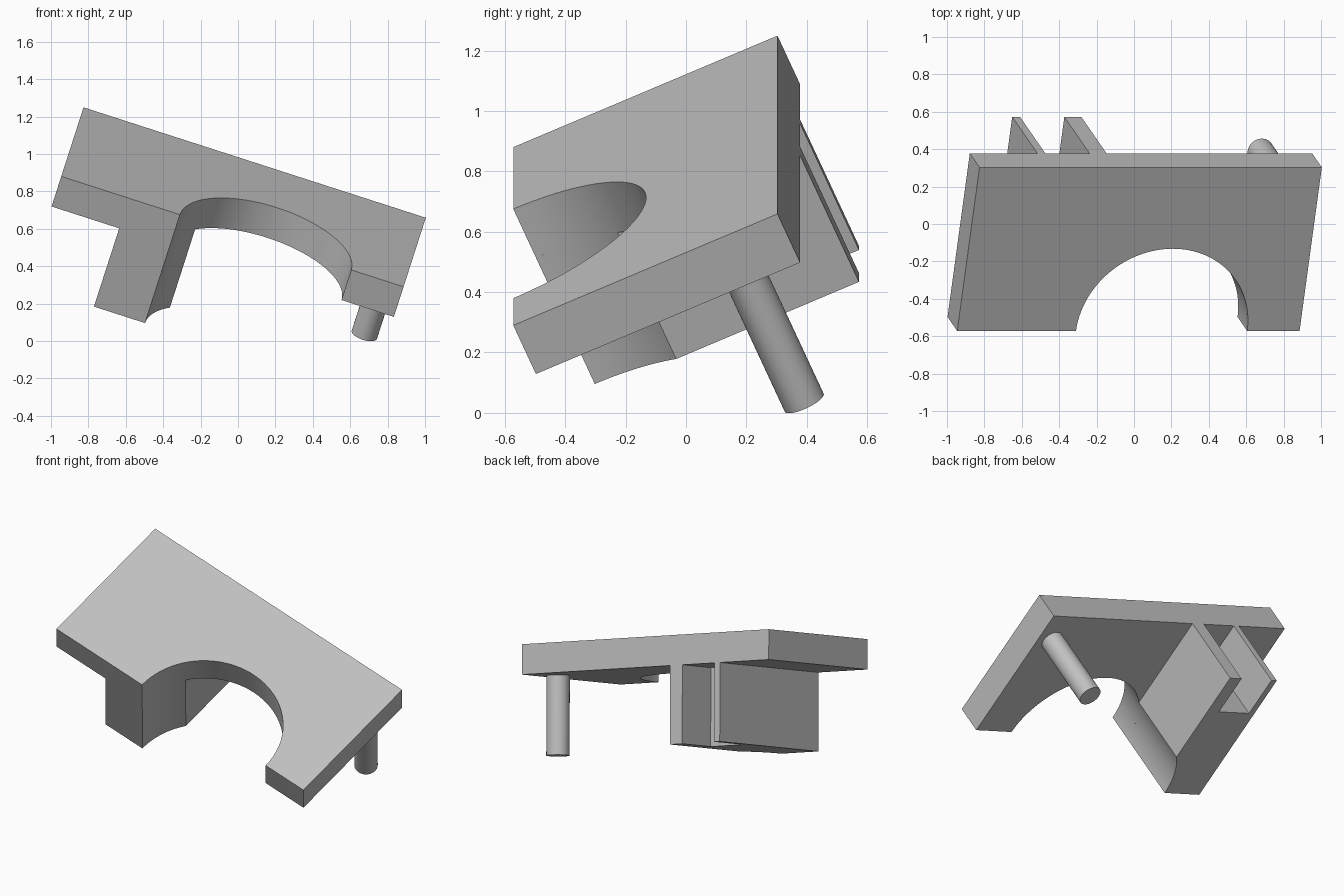
import bpy
import bmesh
from math import cos, sin, acos, pi, radians
from mathutils import Matrix, Vector

cube = bpy.data.objects.get("Cube")
if cube:
    bpy.data.objects.remove(cube, do_unlink=True)

# Single grey material
grey = bpy.data.materials.new("plain grey")
grey.use_nodes = True
GREY = (0.53, 0.53, 0.53, 1)
grey.diffuse_color = GREY
grey.node_tree.nodes["Principled BSDF"].inputs["Base Color"].default_value = GREY

# Tilted frame: x along the plate, y across it, z out of its top face
U = Vector((0.952, 0, -0.307)).normalized()
V = Vector((0.12, 0.914, 0.387))
V = (V - U * V.dot(U)).normalized()
N = U.cross(V)
FRAME = Matrix((U, V, N)).transposed().to_4x4()
FRAME.translation = (-0.945, -0.572, 0.88)

LENGTH, WIDTH, THICK, DEPTH = 1.923, 0.957, 0.185, 0.666
HOLE_X, HOLE_R = 1.148, 0.481


def arc(cx, cy, r, start, end, steps):
    return [(cx + r * cos(start + (end - start) * i / steps),
             cy + r * sin(start + (end - start) * i / steps))
            for i in range(steps + 1)]


def prism(name, outline, top, bottom):
    """Extrude a flat outline downwards between two depths below the top face."""
    bm = bmesh.new()
    face = bm.faces.new([bm.verts.new((x, y, -top)) for x, y in outline])
    extruded = bmesh.ops.extrude_face_region(bm, geom=[face], use_keep_orig=True)
    moved = [g for g in extruded["geom"] if isinstance(g, bmesh.types.BMVert)]
    bmesh.ops.translate(bm, verts=moved, vec=(0, 0, top - bottom))
    bmesh.ops.recalc_face_normals(bm, faces=bm.faces[:])
    mesh = bpy.data.meshes.new(name)
    bm.to_mesh(mesh)
    bm.free()
    mesh.transform(FRAME)
    mesh.materials.append(grey)
    obj = bpy.data.objects.new(name, mesh)
    bpy.context.collection.objects.link(obj)
    bpy.ops.object.select_all(action="DESELECT")
    obj.select_set(True)
    bpy.context.view_layer.objects.active = obj
    bpy.ops.object.shade_smooth_by_angle(angle=radians(30))
    return obj


# Plate with a half-round notch in the front edge
notch = arc(HOLE_X, 0, HOLE_R, pi, 0, 64)
prism("plate", notch + [(LENGTH, 0), (LENGTH, WIDTH), (0, WIDTH), (0, 0)], 0, THICK)

# Leg block following the notch, with a slot open to the back
left, right = 0.38, 0.768
slot_left, slot_right, slot_front = 0.424, 0.673, 0.68
curve = arc(HOLE_X, 0, HOLE_R, pi, acos((right - HOLE_X) / HOLE_R), 16)
prism("leg_block", [(left, 0)] + curve + [
    (right, WIDTH), (slot_right, WIDTH), (slot_right, slot_front),
    (slot_left, slot_front), (slot_left, WIDTH), (left, WIDTH)], THICK, DEPTH)

# Round peg
prism("peg", arc(1.802, 0.756, 0.071, 0, 2 * pi, 48)[:-1], THICK, DEPTH + 0.006)
